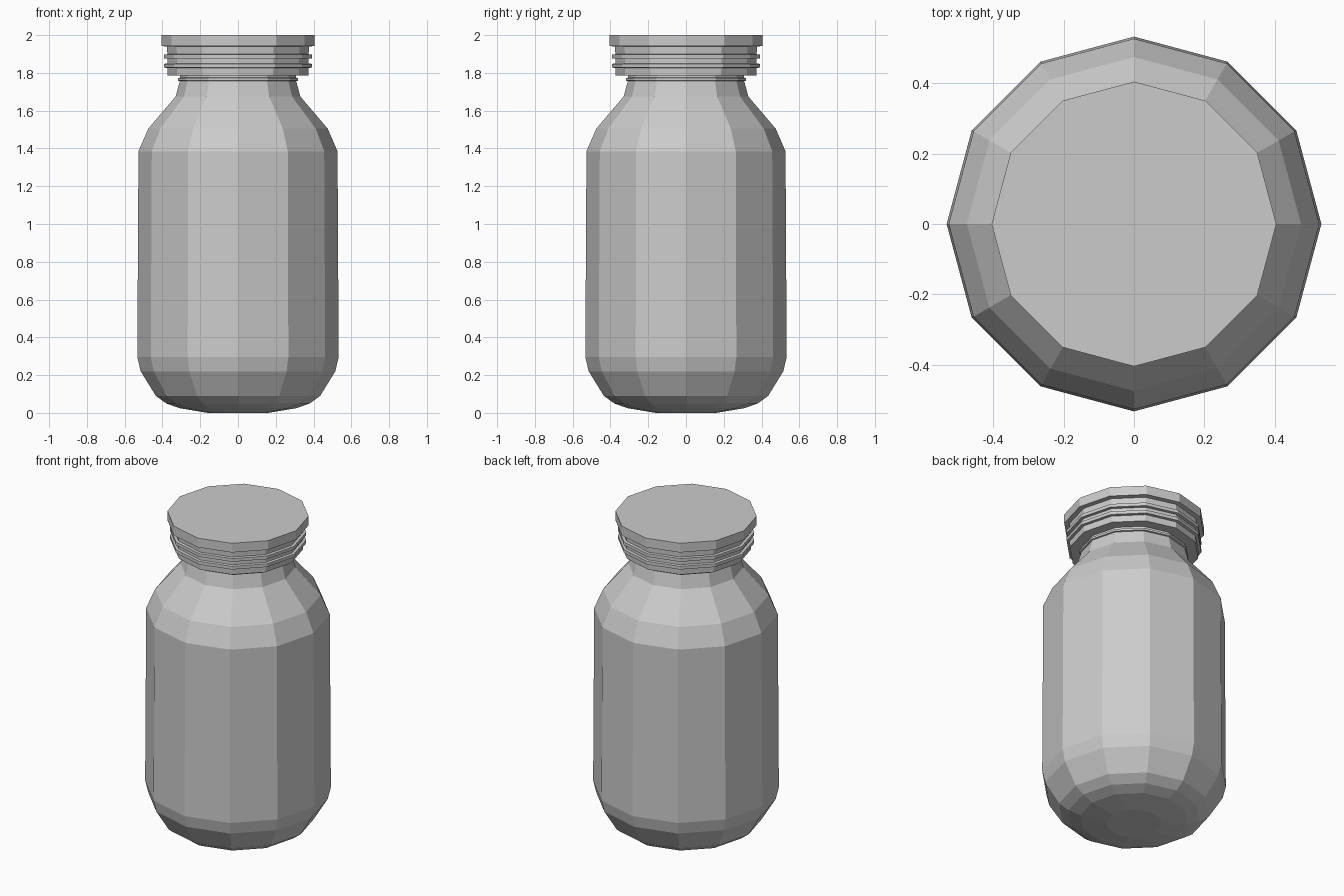
import bpy, bmesh
from math import cos, sin, tau

if "Cube" in bpy.data.objects:
    bpy.data.objects.remove(bpy.data.objects["Cube"])

SIDES = 12


def lathe(name, profile):
    """Spin a (radius, z) profile, listed bottom to top, into a flat-faced closed solid."""
    bm = bmesh.new()
    rings = [[bm.verts.new((r * cos(tau * i / SIDES), r * sin(tau * i / SIDES), z))
              for i in range(SIDES)] for r, z in profile]
    for low, high in zip(rings, rings[1:]):
        for i in range(SIDES):
            j = (i + 1) % SIDES
            bm.faces.new((low[i], low[j], high[j], high[i]))
    bm.faces.new(rings[0][::-1])
    bm.faces.new(rings[-1])
    mesh = bpy.data.meshes.new(name)
    bm.to_mesh(mesh)
    bm.free()
    obj = bpy.data.objects.new(name, mesh)
    bpy.context.collection.objects.link(obj)
    return obj


# Jar: rounded base, straight wall, shoulder, neck with a thin bead
lathe("jar_body", [
    (0.16, 0.0), (0.31, 0.025), (0.38, 0.05), (0.435, 0.09),
    (0.515, 0.22), (0.533, 0.295), (0.527, 1.385), (0.475, 1.505),
    (0.33, 1.675), (0.308, 1.757), (0.317, 1.759), (0.317, 1.772),
    (0.308, 1.775), (0.308, 1.81)])

# Screw lid: skirt with two grip ridges and a wider top rim
lid = [(0.372, 1.787)]
for z in (1.838, 1.887):
    lid += [(0.374, z - 0.012), (0.391, z - 0.010), (0.391, z + 0.010), (0.374, z + 0.012)]
lid += [(0.376, 1.94), (0.405, 1.942), (0.405, 2.0)]
lathe("lid", lid)
